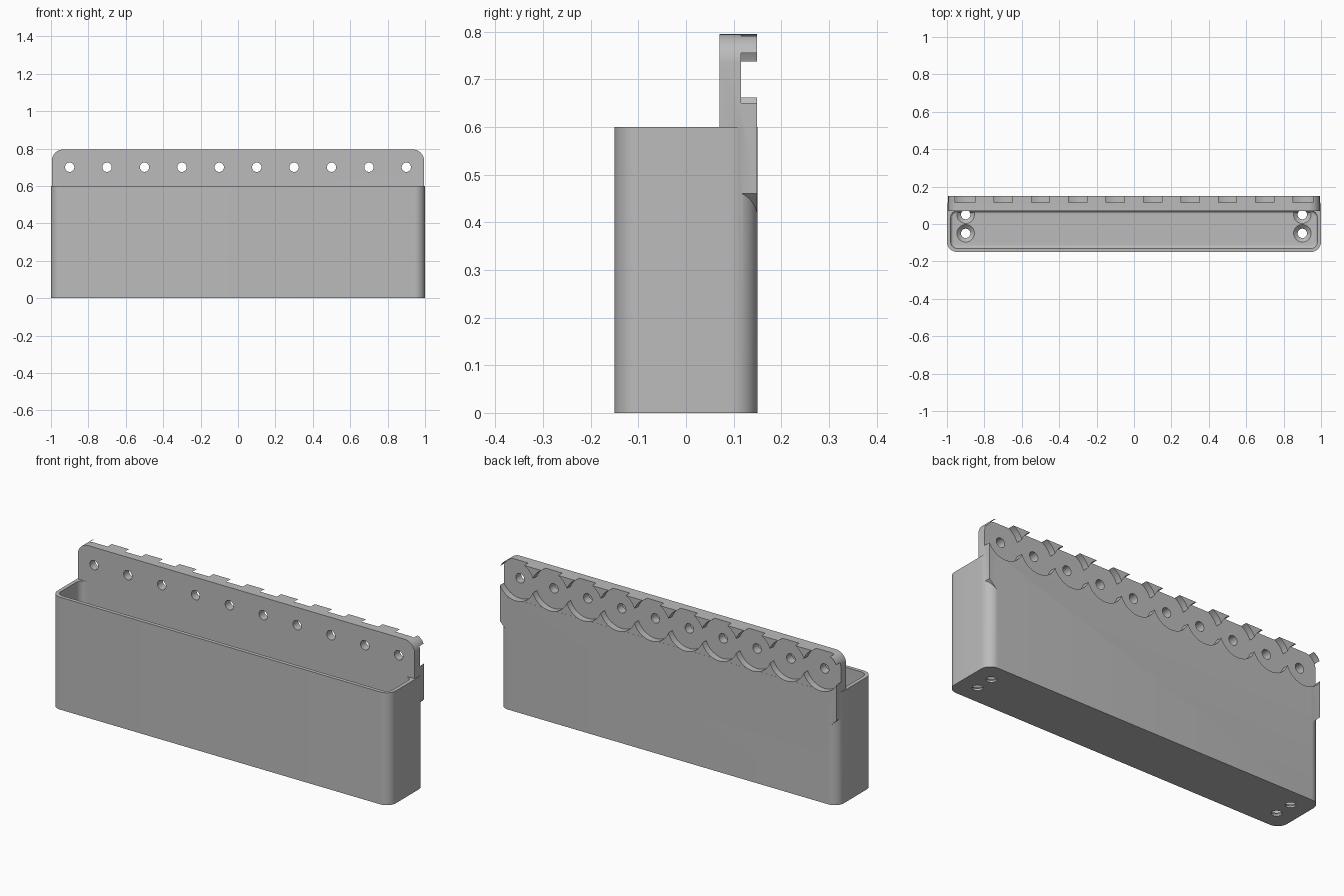
import bpy, bmesh, math
from mathutils import Matrix

cube = bpy.data.objects.get("Cube")
if cube:
    bpy.data.objects.remove(cube, do_unlink=True)

grey = bpy.data.materials.new("plain grey")
grey.use_nodes = True
grey.diffuse_color = (0.5, 0.5, 0.5, 1)
grey.node_tree.nodes["Principled BSDF"].inputs["Base Color"].default_value = (0.5, 0.5, 0.5, 1)

PITCH, HOLE_Z = 0.2, 0.7
HOLE_X = [-0.9 + PITCH * i for i in range(10)]


def make_object(name, bm):
    bmesh.ops.recalc_face_normals(bm, faces=bm.faces)
    mesh = bpy.data.meshes.new(name)
    bm.to_mesh(mesh)
    bm.free()
    mesh.materials.append(grey)
    obj = bpy.data.objects.new(name, mesh)
    bpy.context.collection.objects.link(obj)
    return obj


def rounded_block(name, lo, hi, radius, floor_radius=0):
    """Box with rounded upright edges and an optional fillet round its base."""
    bm = bmesh.new()
    bmesh.ops.create_cube(bm, size=1)
    for v in bm.verts:
        v.co = [lo[i] if v.co[i] < 0 else hi[i] for i in range(3)]
    upright = [e for e in bm.edges if abs(e.verts[0].co.z - e.verts[1].co.z) > 0.1]
    bmesh.ops.bevel(bm, geom=upright, offset=radius, segments=10, profile=0.5, affect='EDGES')
    if floor_radius:
        base = [e for e in bm.edges if all(v.co.z < lo[2] + 1e-5 for v in e.verts)]
        bmesh.ops.bevel(bm, geom=base, offset=floor_radius, segments=5, profile=0.5, affect='EDGES')
    return make_object(name, bm)


def cylinder(name, loc, r_low, r_high, depth, along_y=False, sides=32):
    bm = bmesh.new()
    bmesh.ops.create_cone(bm, cap_ends=True, segments=sides, radius1=r_low, radius2=r_high, depth=depth)
    if along_y:
        bmesh.ops.rotate(bm, verts=bm.verts, matrix=Matrix.Rotation(math.pi / 2, 3, 'X'))
    bmesh.ops.translate(bm, verts=bm.verts, vec=loc)
    return make_object(name, bm)


def combine(target, tool, operation):
    mod = target.modifiers.new(operation.lower(), 'BOOLEAN')
    mod.operation, mod.object, mod.solver = operation, tool, 'EXACT'
    bpy.ops.object.select_all(action='DESELECT')
    bpy.context.view_layer.objects.active = target
    target.select_set(True)
    bpy.ops.object.modifier_apply(modifier=mod.name)
    bpy.data.objects.remove(tool, do_unlink=True)


# Hanging plate: sloped lower shoulders, rounded top corners
half, top, r = 0.995, 0.795, 0.06
side = [(0.945, 0.41), (half, 0.46)]
for i in range(11):
    a = math.pi / 2 * i / 10
    side.append((half - r + r * math.cos(a), top - r + r * math.sin(a)))
outline = side + [(-x, z) for x, z in reversed(side)]
bm = bmesh.new()
face = bm.faces.new([bm.verts.new((x, 0.07, z)) for x, z in outline])
ext = bmesh.ops.extrude_face_region(bm, geom=[face])
bmesh.ops.translate(bm, vec=(0, 0.0795, 0), verts=[g for g in ext["geom"] if isinstance(g, bmesh.types.BMVert)])
plate = make_object("hanging_plate", bm)

# Bin body with the plate joined on, then hollowed out
bin_body = rounded_block("wall_bin", (-1, -0.15, 0), (1, 0.15, 0.6), 0.055)
combine(bin_body, plate, 'UNION')
cavity = rounded_block("cavity_cutter", (-0.98, -0.13, 0.03), (0.98, 0.07, 0.9), 0.035, 0.015)
combine(bin_body, cavity, 'DIFFERENCE')

# Overlapping round pockets on the back and a hole through each
for x in HOLE_X:
    combine(bin_body, cylinder("pocket_cutter", (x, 0.165, HOLE_Z), 0.107, 0.107, 0.1, True, 64), 'DIFFERENCE')
    combine(bin_body, cylinder("hole_cutter", (x, 0.1, HOLE_Z), 0.025, 0.025, 0.2, True), 'DIFFERENCE')

# Countersunk screw holes in the floor
for x in (-0.9, 0.9):
    for y in (-0.05, 0.05):
        combine(bin_body, cylinder("screw_cutter", (x, y, 0), 0.025, 0.025, 0.2), 'DIFFERENCE')
        combine(bin_body, cylinder("countersink_cutter", (x, y, 0.0205), 0.025, 0.048, 0.021), 'DIFFERENCE')

bpy.ops.object.select_all(action='DESELECT')
bin_body.select_set(True)
bpy.context.view_layer.objects.active = bin_body
bpy.ops.object.shade_smooth_by_angle(angle=math.radians(30))
